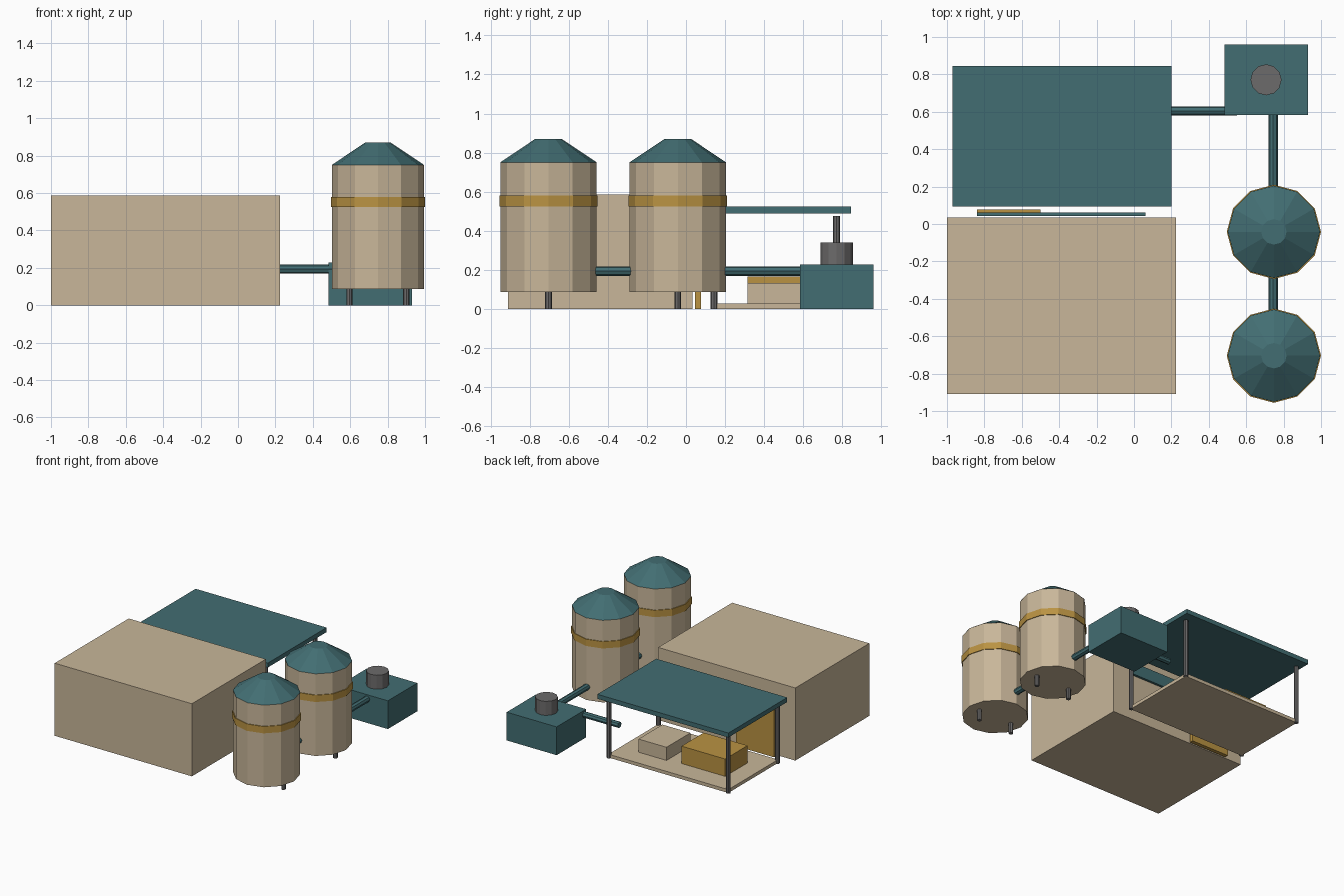
import bpy
import math
from mathutils import Vector

if "Cube" in bpy.data.objects:
    bpy.data.objects.remove(bpy.data.objects["Cube"])


def material(name, rgb):
    m = bpy.data.materials.new(name)
    m.diffuse_color = (*rgb, 1)
    m.use_nodes = True
    m.node_tree.nodes["Principled BSDF"].inputs["Base Color"].default_value = m.diffuse_color
    return m


TAN = material("tan", (0.58, 0.47, 0.32))
TEAL = material("teal", (0.055, 0.155, 0.17))
GOLD = material("gold", (0.49, 0.29, 0.055))
GREY = material("grey", (0.15, 0.145, 0.145))


def finish(ob, name, mat):
    ob.name = name
    ob.data.materials.append(mat)
    return ob


def box(name, mat, x0, x1, y0, y1, z0, z1):
    bpy.ops.mesh.primitive_cube_add(size=1, location=((x0 + x1) / 2, (y0 + y1) / 2, (z0 + z1) / 2))
    ob = bpy.context.object
    ob.scale = (x1 - x0, y1 - y0, z1 - z0)
    return finish(ob, name, mat)


def frustum(name, mat, x, y, z0, z1, r0, r1=None, sides=12):
    bpy.ops.mesh.primitive_cone_add(vertices=sides, radius1=r0, radius2=r0 if r1 is None else r1,
                                    depth=z1 - z0, location=(x, y, (z0 + z1) / 2))
    return finish(bpy.context.object, name, mat)


def pipe(name, mat, a, b, r):
    a, b = Vector(a), Vector(b)
    bpy.ops.mesh.primitive_cylinder_add(vertices=8, radius=r, depth=(b - a).length, location=(a + b) / 2)
    ob = bpy.context.object
    ob.rotation_euler = (b - a).to_track_quat('Z', 'Y').to_euler()
    return finish(ob, name, mat)


# main hall with its sliding door and door rail on the back wall
box("main_hall", TAN, -1.0, 0.225, -0.91, 0.034, 0, 0.586)
box("back_door", GOLD, -0.84, -0.50, 0.046, 0.077, 0, 0.38)
box("door_header", TEAL, -0.84, 0.062, 0.042, 0.061, 0.37, 0.468)

# open shelter behind the hall
box("shelter_roof", TEAL, -0.97, 0.20, 0.094, 0.845, 0.488, 0.524)
box("shelter_floor", TAN, -0.92, 0.15, 0.14, 0.775, 0, 0.027)
for i, x in enumerate((-0.917, 0.147)):
    for j, y in enumerate((0.143, 0.771)):
        frustum(f"shelter_post_{i}{j}", GREY, x, y, 0, 0.476, 0.018, sides=8)
box("gold_crate", GOLD, -0.77, -0.38, 0.315, 0.60, 0.027, 0.167)
box("tan_crate", TAN, -0.26, -0.01, 0.315, 0.62, 0.027, 0.133)

# storage tanks
TX, TANKS = 0.748, (-0.704, -0.042)
for i, y in enumerate(TANKS):
    frustum(f"tank_body_{i}", TAN, TX, y, 0.087, 0.75, 0.246)
    frustum(f"tank_band_{i}", GOLD, TX, y, 0.525, 0.58, 0.252)
    frustum(f"tank_roof_{i}", TEAL, TX, y, 0.75, 0.87, 0.247, 0.068)
    for s in (-1, 1):
        frustum(f"tank_leg_{i}_{s}", GREY, TX + s * 0.152, y, 0, 0.09, 0.017, sides=8)

# pump house with vent drum
box("pump_house", TEAL, 0.484, 0.93, 0.583, 0.959, 0, 0.228)
frustum("vent_drum", GREY, 0.706, 0.771, 0.228, 0.341, 0.083)

# connecting pipes
pipe("tank_pipe", TEAL, (0.744, TANKS[0], 0.193), (0.744, 0.62, 0.193), 0.025)
pipe("shelter_pipe", TEAL, (0.17, 0.605, 0.193), (0.55, 0.605, 0.193), 0.024)
